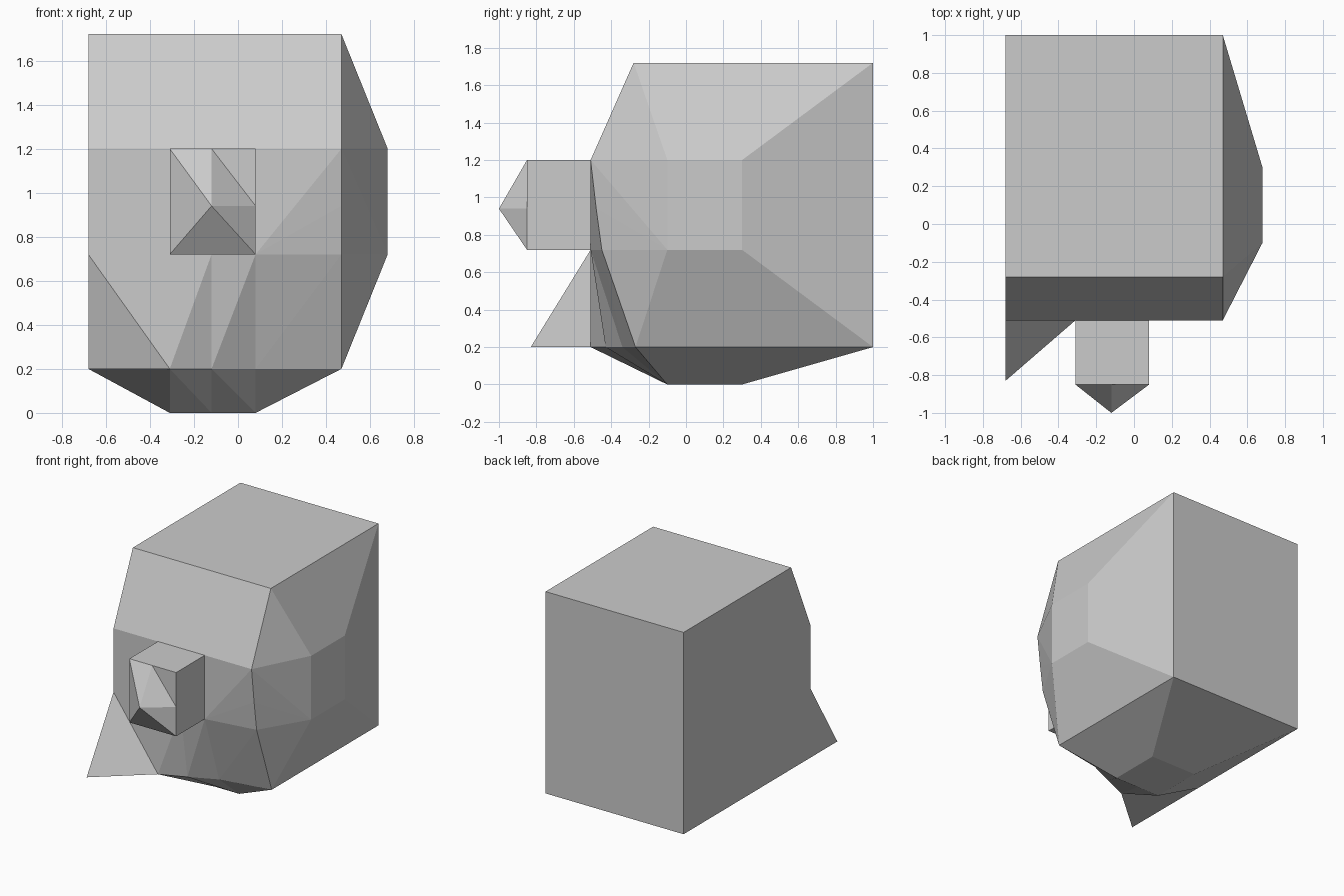
import bpy, bmesh

if "Cube" in bpy.data.objects:
    bpy.data.objects.remove(bpy.data.objects["Cube"])

LEFT, RIGHT, BACK = -0.68, 0.47, 1.0


def finish(bm, name):
    me = bpy.data.meshes.new(name)
    bm.to_mesh(me)
    bm.free()
    ob = bpy.data.objects.new(name, me)
    bpy.context.collection.objects.link(ob)
    return ob


def add_hull(bm, points, walls=()):
    """Convex solid around points; faces lying on the given x planes are left open."""
    tmp = bmesh.new()
    for p in points:
        tmp.verts.new(p)
    bmesh.ops.convex_hull(tmp, input=tmp.verts[:])
    bmesh.ops.delete(tmp, geom=[v for v in tmp.verts if not v.link_faces], context='VERTS')
    bmesh.ops.recalc_face_normals(tmp, faces=tmp.faces[:])
    hidden = [f for f in tmp.faces
              if any(all(abs(v.co.x - x) < 1e-4 for v in f.verts) for x in walls)]
    bmesh.ops.delete(tmp, geom=hidden, context='FACES')
    new = {v: bm.verts.new(v.co) for v in tmp.verts}
    for f in tmp.faces:
        bm.faces.new([new[v] for v in f.verts])
    tmp.free()


# Body: cross-sections (y, z) along x; only the lower front and underside vary
shared = [(-0.28, 1.72), (BACK, 1.72), (BACK, 0.2), (-0.51, 1.2)]
keel = [(0.3, 0.0), (-0.1, 0.0), (-0.51, 0.72)]
sections = [
    (LEFT, [(-0.1, 0.2), (-0.51, 0.72)]),
    (-0.31, keel + [(-0.51, 0.2)]),
    (-0.12, keel + [(-0.43, 0.2)]),
    (0.08, keel + [(-0.34, 0.2)]),
    (RIGHT, [(0.3, 0.2), (-0.1, 0.2), (-0.27, 0.2), (-0.45, 0.72), (-0.48, 0.94)]),
]
bulge = [(0.68, y, z) for y in (-0.1, 0.3) for z in (0.72, 1.2)]
bm = bmesh.new()
inner = [s[0] for s in sections[1:-1]]
for (xa, a), (xb, b) in zip(sections, sections[1:]):
    pts = [(xa, y, z) for y, z in shared + a] + [(xb, y, z) for y, z in shared + b]
    add_hull(bm, pts + (bulge if xb == RIGHT else []), inner)
bmesh.ops.remove_doubles(bm, verts=bm.verts[:], dist=1e-4)
finish(bm, "body")

# Pointed flare at the lower left front corner
bm = bmesh.new()
add_hull(bm, [(LEFT, -0.51, 0.72), (LEFT, -0.83, 0.2), (LEFT, -0.1, 0.2), (-0.31, -0.51, 0.2)])
finish(bm, "corner_flare")

# Front block with a faceted point
outline = [(-0.31, 0.72), (0.08, 0.72), (0.08, 0.94), (0.08, 1.2), (-0.12, 1.2), (-0.31, 1.2)]
bm = bmesh.new()
front = [bm.verts.new((x, -0.85, z)) for x, z in outline]
back = [bm.verts.new((x, -0.51, z)) for x, z in outline]
apex = bm.verts.new((-0.12, -1.0, 0.94))
for i in range(6):
    j = (i + 1) % 6
    bm.faces.new((front[j], front[i], back[i], back[j]))
rim = front[:3] + front[4:]
for i in range(5):
    bm.faces.new((apex, rim[i], rim[(i + 1) % 5]))
bm.faces.new(front[2:5])
bmesh.ops.recalc_face_normals(bm, faces=bm.faces[:])
finish(bm, "front_block")
